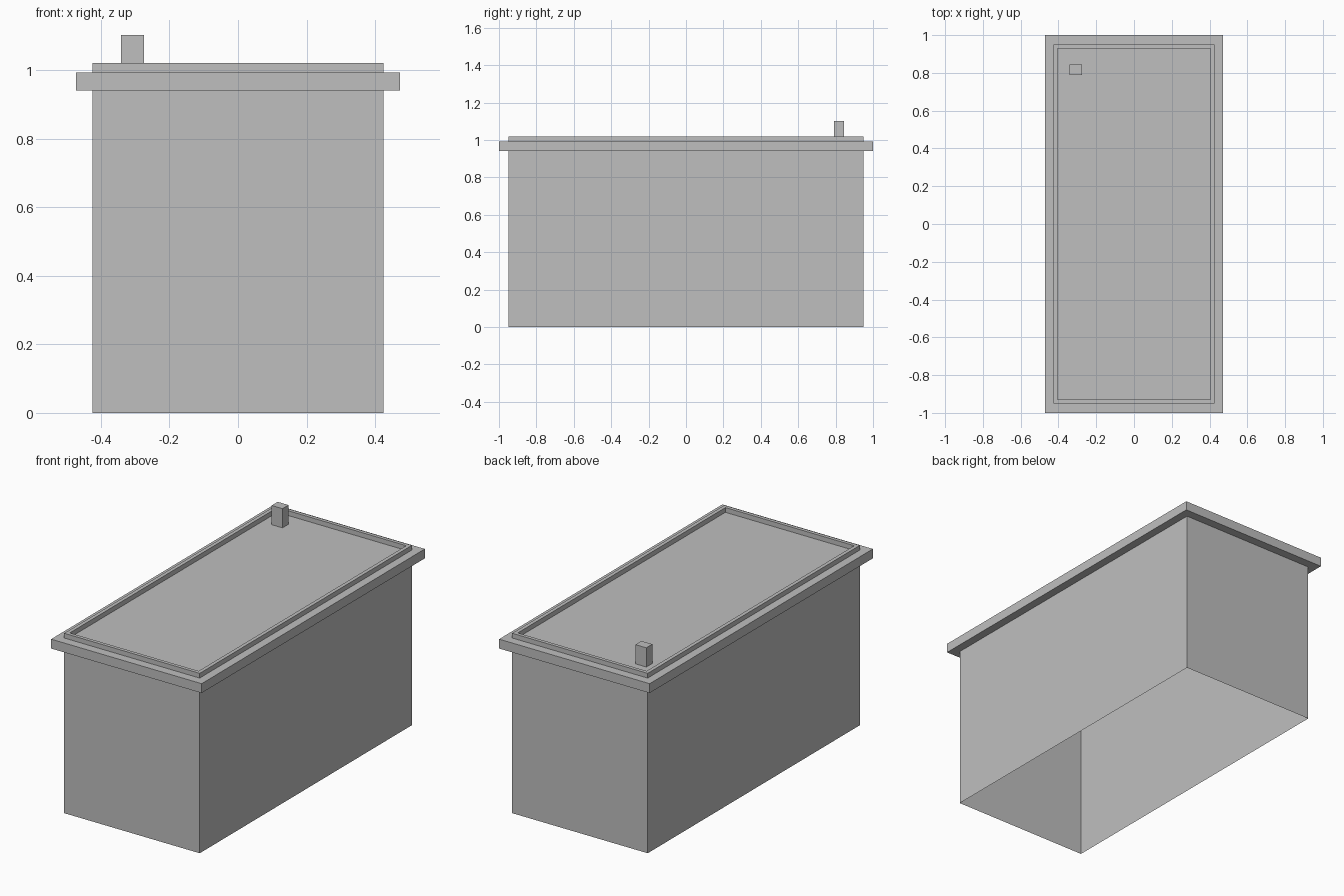
import bpy
import bmesh

cube = bpy.data.objects.get("Cube")
if cube:
    bpy.data.objects.remove(cube, do_unlink=True)

# One plain grey for the whole building
grey = bpy.data.materials.new("plain_grey")
grey.use_nodes = True
colour = (0.52, 0.52, 0.52, 1)
grey.diffuse_color = colour
grey.node_tree.nodes["Principled BSDF"].inputs["Base Color"].default_value = colour


def shell(name, profile, centre=(0, 0), cap=True):
    """Stack rectangular rings (half width, half depth, height), closing the last."""
    bm = bmesh.new()
    rings = []
    for hx, hy, z in profile:
        corners = ((-hx, -hy), (hx, -hy), (hx, hy), (-hx, hy))
        rings.append([bm.verts.new((centre[0] + x, centre[1] + y, z)) for x, y in corners])
    for low, high in zip(rings, rings[1:]):
        for i in range(4):
            j = (i + 1) % 4
            bm.faces.new((low[i], low[j], high[j], high[i]))
    if cap:
        bm.faces.new(rings[-1])
    mesh = bpy.data.meshes.new(name)
    bm.to_mesh(mesh)
    bm.free()
    mesh.materials.append(grey)
    obj = bpy.data.objects.new(name, mesh)
    bpy.context.collection.objects.link(obj)
    return obj


WALL = (0.425, 0.95)
LEDGE = (0.472, 1.0)
INNER = (0.404, 0.93)
EAVE, ROOF, RIM = 0.94, 0.993, 1.02

# Thin walls, open underneath
shell("walls", [(*WALL, 0), (*WALL, EAVE)], cap=False)

# Overhanging ledge around the top
shell("ledge", [(*WALL, EAVE), (*LEDGE, EAVE), (*LEDGE, ROOF), (*WALL, ROOF)], cap=False)

# Raised rim with the sunken flat roof inside it
shell("rim_and_roof", [(*WALL, ROOF), (*WALL, RIM), (*INNER, RIM), (*INNER, ROOF)])

# Small square chimney at the back right corner
shell("chimney", [(0.034, 0.027, ROOF), (0.034, 0.027, 1.102)], centre=(-0.308, 0.817))
